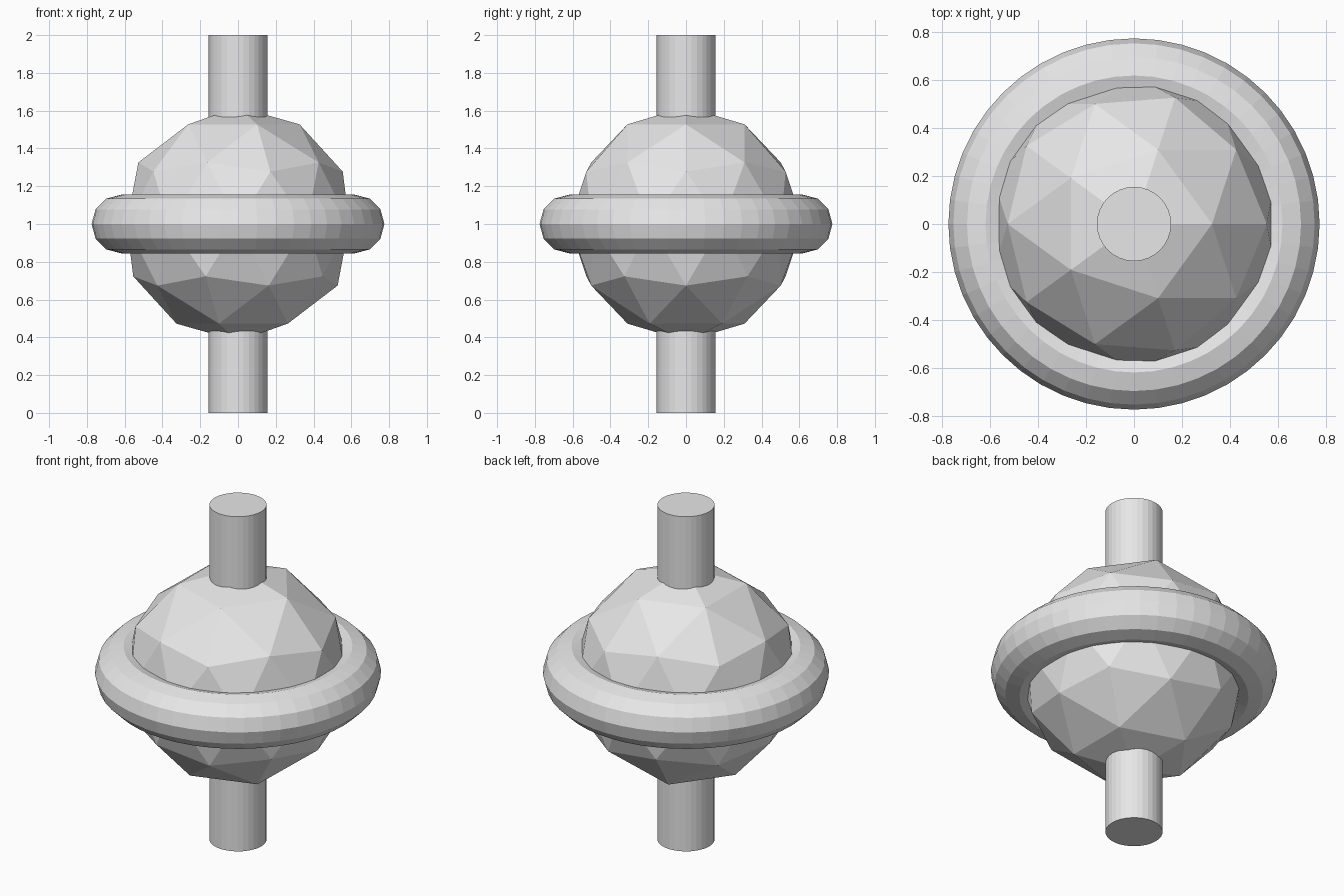
import bpy

cube = bpy.data.objects.get("Cube")
if cube:
    bpy.data.objects.remove(cube, do_unlink=True)

RADIUS = 0.62          # core sphere and ring centreline
TUBE = RADIUS / 4      # ring thickness and axle radius
CENTRE = (0, 0, 1)

# Single plain grey
grey = bpy.data.materials.new("light_grey")
grey.use_nodes = True
colour = (0.8, 0.8, 0.8, 1)
grey.diffuse_color = colour
grey.node_tree.nodes["Principled BSDF"].inputs["Base Color"].default_value = colour


def finish(name):
    """Name the newest part, colour it and keep its facets flat."""
    part = bpy.context.object
    part.name = part.data.name = name
    part.data.materials.clear()
    part.data.materials.append(grey)
    bpy.ops.object.shade_flat()


# Faceted core
bpy.ops.mesh.primitive_ico_sphere_add(subdivisions=2, radius=RADIUS, location=CENTRE)
finish("core")

# Ring around the equator
bpy.ops.mesh.primitive_torus_add(major_segments=48, minor_segments=12,
                                 major_radius=RADIUS, minor_radius=TUBE, location=CENTRE)
finish("equator_ring")

# Axle through the poles
bpy.ops.mesh.primitive_cylinder_add(vertices=32, radius=TUBE, depth=2, location=CENTRE)
finish("axle")
